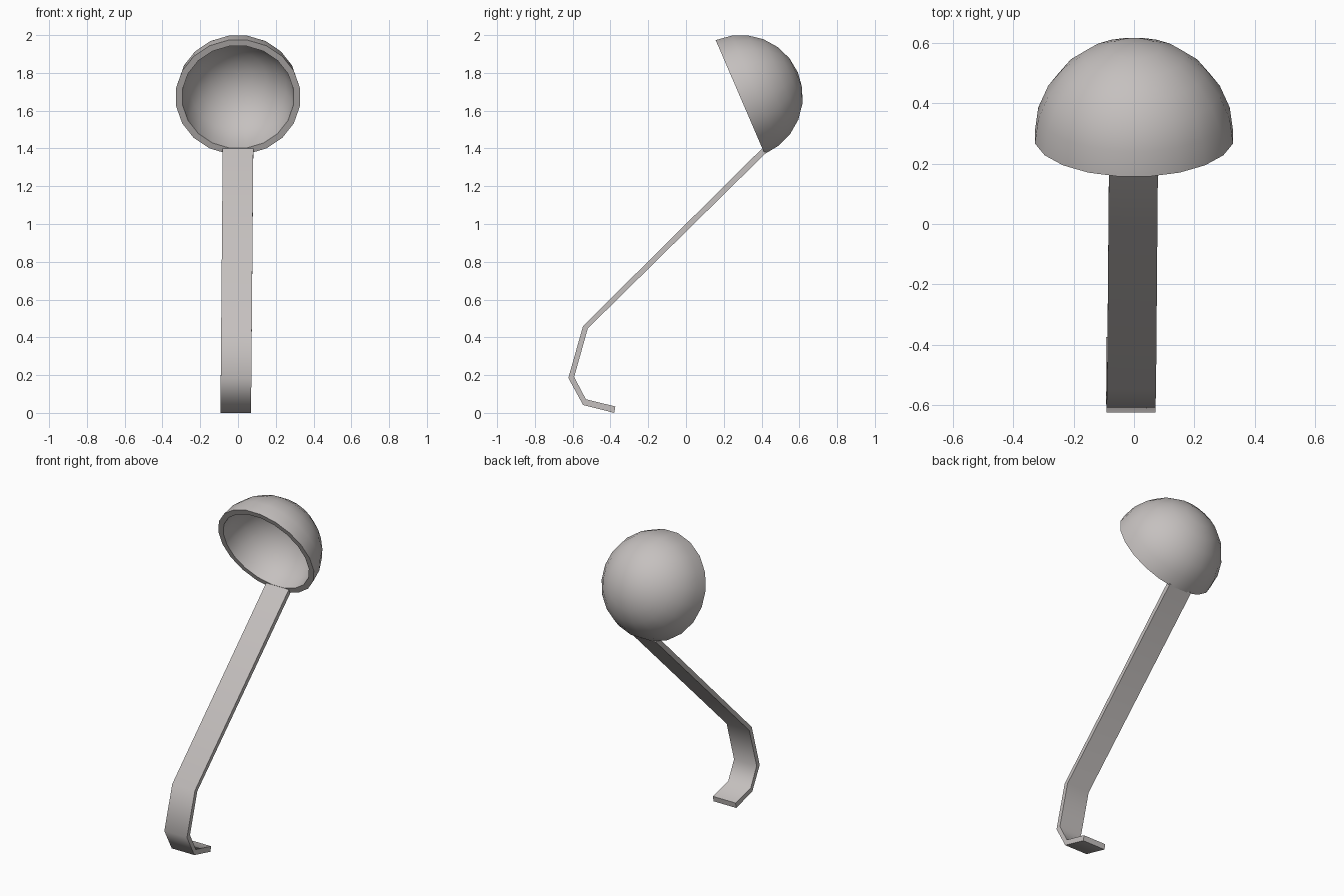
import bpy, bmesh, math
from mathutils import Matrix, Vector

if "Cube" in bpy.data.objects:
    bpy.data.objects.remove(bpy.data.objects["Cube"])

steel = bpy.data.materials.new("warm grey metal")
steel.diffuse_color = (0.56, 0.53, 0.52, 1)
steel.use_nodes = True
steel.node_tree.nodes["Principled BSDF"].inputs["Base Color"].default_value = steel.diffuse_color


def finish(bm, name, angle):
    bmesh.ops.remove_doubles(bm, verts=bm.verts, dist=1e-4)
    bmesh.ops.recalc_face_normals(bm, faces=bm.faces)
    mesh = bpy.data.meshes.new(name)
    bm.to_mesh(mesh)
    bm.free()
    mesh.materials.append(steel)
    ob = bpy.data.objects.new(name, mesh)
    bpy.context.collection.objects.link(ob)
    bpy.ops.object.select_all(action='DESELECT')
    bpy.context.view_layer.objects.active = ob
    ob.select_set(True)
    bpy.ops.object.shade_smooth_by_angle(angle=math.radians(angle))
    return ob


# Bowl: hollow half sphere, turned around its own y axis, open towards -y
SIDES, RINGS, OUTER, INNER = 20, 6, 0.332, 0.297
arc = [math.pi / 2 * i / RINGS for i in range(RINGS + 1)]
profile = [(INNER * math.cos(a), INNER * math.sin(a)) for a in reversed(arc)]
profile += [(OUTER * math.cos(a), OUTER * math.sin(a)) for a in arc]
bm = bmesh.new()
verts = [bm.verts.new((r, y, 0)) for r, y in profile]
edges = [bm.edges.new(pair) for pair in zip(verts, verts[1:])]
bmesh.ops.spin(bm, geom=verts + edges, cent=(0, 0, 0), axis=(0, 1, 0),
               angle=math.tau, steps=SIDES)
half_step = Matrix.Rotation(math.pi / SIDES, 4, 'Y')
tilt = Matrix.Rotation(math.radians(23.3), 4, 'X')
place = Matrix.Translation((0, 0.287, 1.672))
bm.transform(place @ tilt @ half_step)
finish(bm, "bowl", 50)

# Handle: flat bar with a hooked foot, leaning slightly to one side
front = [(0.405, 1.402), (-0.545, 0.46), (-0.623, 0.185), (-0.545, 0.042), (-0.38, 0.0)]
back = [(0.425, 1.378), (-0.52, 0.447), (-0.592, 0.19), (-0.53, 0.072), (-0.374, 0.034)]
bm = bmesh.new()
sections = []
for (fy, fz), (by, bz) in zip(front, back):
    mid = -0.012 * (1 - fz / 1.4)
    corners = [(mid - 0.081, fy, fz), (mid + 0.081, fy, fz),
               (mid + 0.081, by, bz), (mid - 0.081, by, bz)]
    sections.append([bm.verts.new(Vector(c)) for c in corners])
for a, b in zip(sections, sections[1:]):
    for i in range(4):
        j = (i + 1) % 4
        bm.faces.new((a[i], a[j], b[j], b[i]))
bm.faces.new(sections[0])
bm.faces.new(sections[-1])
finish(bm, "handle", 60)
